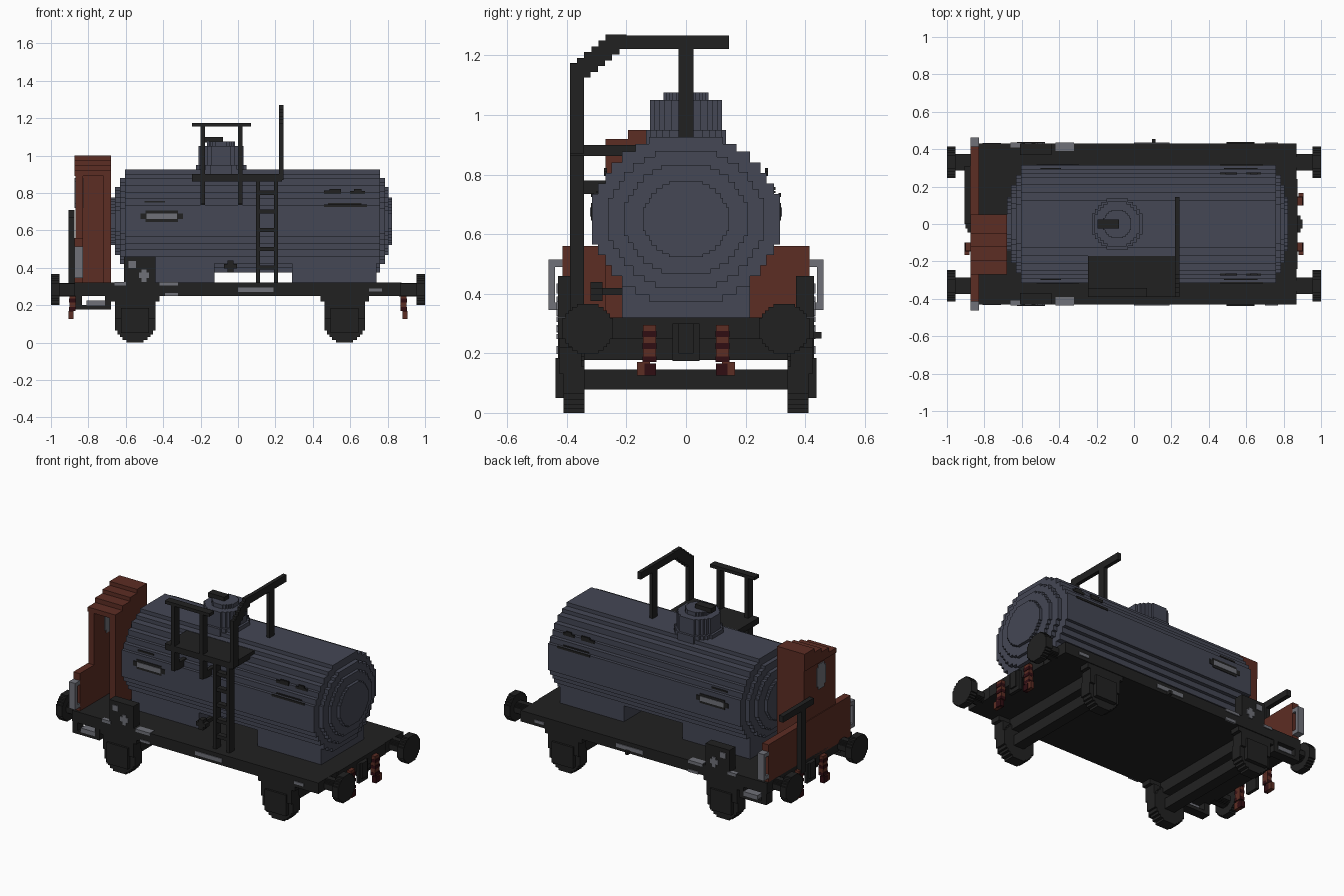
import bpy, bmesh
from mathutils import Vector

if "Cube" in bpy.data.objects:
    bpy.data.objects.remove(bpy.data.objects["Cube"])


def paint(name, r, g, b):
    m = bpy.data.materials.new(name)
    m.use_nodes = True
    m.diffuse_color = (r, g, b, 1)
    bsdf = m.node_tree.nodes["Principled BSDF"]
    bsdf.inputs["Base Color"].default_value = (r, g, b, 1)
    bsdf.inputs["Roughness"].default_value = 0.8
    return m


STEEL = paint("blue grey steel", 0.058, 0.063, 0.089)
BLACK = paint("black iron", 0.0155, 0.0155, 0.0155)
RED = paint("rust red", 0.108, 0.026, 0.017)
MAROON = paint("dark maroon", 0.03, 0.004, 0.006)
PALE = paint("pale grey", 0.16, 0.165, 0.19)


def finish(name, bm, mat):
    bmesh.ops.recalc_face_normals(bm, faces=bm.faces)
    mesh = bpy.data.meshes.new(name)
    bm.to_mesh(mesh)
    bm.free()
    mesh.materials.append(mat)
    ob = bpy.data.objects.new(name, mesh)
    bpy.context.collection.objects.link(ob)
    return ob


def add_box(bm, x0, x1, y0, y1, z0, z1):
    geo = bmesh.ops.create_cube(bm, size=1)["verts"]
    for v in geo:
        v.co = Vector((x1 if v.co.x > 0 else x0, y1 if v.co.y > 0 else y0, z1 if v.co.z > 0 else z0))


def boxes(name, mat, *bounds, flip_x=False, flip_y=False):
    """Blocks joined into one part, optionally repeated across the centre planes."""
    bm = bmesh.new()
    for x0, x1, y0, y1, z0, z1 in bounds:
        for fx in (1, -1) if flip_x else (1,):
            for fy in (1, -1) if flip_y else (1,):
                xs, ys = sorted((x0 * fx, x1 * fx)), sorted((y0 * fy, y1 * fy))
                add_box(bm, *xs, *ys, z0, z1)
    return finish(name, bm, mat)


ROUND = [(1, .42), (.88, .62), (.74, .76), (.6, .88), (.42, 1)]


def stepped(name, mat, axis, centre, rows, start, end, sy=1, sz=1):
    """Stair-edged disc: rows are (height, half width) from the top down."""
    quarter = []
    for i, (h, w) in enumerate(rows):
        if i:
            quarter.append((w, h))
        else:
            quarter.append((w, h))
        if i + 1 < len(rows):
            quarter.append((w, rows[i + 1][0]))
    right = quarter + [(u, -v) for u, v in reversed(quarter)]
    outline = right + [(-u, v) for u, v in reversed(right)]
    bm = bmesh.new()

    def place(u, v, t):
        u, v = centre[0] + u * sy, centre[1] + v * sz
        return {"X": (t, u, v), "Y": (u, t, v), "Z": (u, v, t)}[axis]

    face = bm.faces.new([bm.verts.new(place(u, v, start)) for u, v in outline])
    moved = bmesh.ops.extrude_face_region(bm, geom=[face])["geom"]
    shift = Vector(place(0, 0, end)) - Vector(place(0, 0, start))
    bmesh.ops.translate(bm, vec=shift, verts=[g for g in moved if isinstance(g, bmesh.types.BMVert)])
    return finish(name, bm, mat)


# Tank barrel with stepped ends
TANK = [(.276, .125), (.252, .17), (.228, .215), (.19, .25), (.155, .27), (.12, .295), (.085, .315)]
stepped("tank_barrel", STEEL, "X", (0, .65), TANK, -.605, .758)
for lo, hi, s in ((-.632, .785, .83), (-.657, .804, .66), (-.68, .823, .46)):
    stepped("tank_end", STEEL, "X", (0, .65), TANK, lo, hi, s, s)
boxes("tank_saddles", STEEL, (-.605, -.125, -.215, .215, .31, .48), (.29, .74, -.215, .215, .31, .48))

# Dome, cap and hatch lever
stepped("dome_flange", STEEL, "Z", (-.09, 0), ROUND, .88, .95, .135, .135)
stepped("dome", STEEL, "Z", (-.09, 0), ROUND, .9, 1.05, .12, .12)
stepped("dome_cap", STEEL, "Z", (-.09, 0), ROUND, 1.04, 1.075, .075, .075)
boxes("hatch_lever", BLACK, (-.195, -.08, -.025, .025, 1.07, 1.1))

# Painted marks on both tank flanks
boxes("plate_border", BLACK, (-.52, -.295, .31, .319, .66, .69), (-.495, -.32, .31, .319, .645, .705),
      flip_y=True)
boxes("plate_field", PALE, (-.49, -.325, .31, .322, .66, .69), flip_y=True)
boxes("flank_marks", BLACK, (.46, .69, .31, .319, .725, .738), (.48, .66, .289, .3, .738, .745),
      (.46, .55, .265, .275, .795, .812), (.49, .55, .265, .275, .812, .822),
      (.6, .68, .265, .275, .795, .81), (.62, .66, .265, .275, .81, .822),
      (-.5, -.39, .289, .3, .748, .758), flip_y=True)
boxes("drain_valve", BLACK, (-.075, -.005, -.32, -.28, .395, .42), (-.055, -.025, -.32, -.28, .375, .44),
      (-.05, -.03, -.3, -.2, .395, .42))

# Deck frame with end beams and worn patches
boxes("deck", BLACK, (-.875, .87, -.43, .43, .25, .32))
boxes("end_beam_plate", BLACK, (.83, .875, -.24, .24, .25, .32), (.87, .89, -.045, .045, .175, .3),
      flip_x=True)
boxes("coupling_link", BLACK, (.885, .9, -.025, .025, .2, .3), flip_x=True)
boxes("deck_patches", PALE, (0, .19, .425, .435, .27, .295), (.7, .77, .425, .435, .272, .29),
      (-.42, -.32, .39, .435, .305, .323), (-.39, -.32, .425, .435, .248, .265),
      (-.66, -.6, .41, .435, .305, .323), flip_y=True)
boxes("deck_nub", BLACK, (.095, .115, .42, .455, .25, .272))

# Buffers at the four corners
for sx in (1, -1):
    for sy in (1, -1):
        stepped("buffer_head", BLACK, "X", (sy * .33, .283), ROUND, sx * .955, sx, .085, .083)
        stepped("buffer_stem", BLACK, "X", (sy * .33, .283), ROUND, sx * .86, sx * .96, .045, .036)

# Safety chains in red with dark links
boxes("safety_chains", RED, (.87, .9, .1, .145, .17, .295), (.88, .905, .12, .165, .125, .17),
      flip_x=True, flip_y=True)
boxes("chain_links", MAROON, *[(.87, .904, .099, .146, z, z + .02) for z in (.17, .215, .255)],
      (.88, .907, .1, .14, .125, .165), flip_x=True, flip_y=True)

# Wheelsets
for cx in (-.55, .57):
    for sy in (1, -1):
        stepped("wheel", BLACK, "Y", (cx, .11), ROUND, sy * .34, sy * .412, .108, .11)
    boxes("axle", BLACK, (cx - .035, cx + .035, -.36, .36, .078, .145))
    boxes("axle_box", BLACK, (cx - .075, cx + .075, .36, .438, .05, .185),
          (cx - .108, cx + .108, .35, .425, .13, .22), (cx - .13, cx + .13, .36, .425, .22, .255),
          flip_y=True)
    boxes("bolster", BLACK, (cx - .05, cx + .05, -.42, .42, .178, .255))

# Side boxes with pale dabs
boxes("side_box", BLACK, (-.61, -.44, .37, .43, .31, .46), flip_y=True)
boxes("side_box_dabs", PALE, (-.585, -.545, .425, .435, .4, .435), (-.53, -.475, .425, .435, .345, .375),
      (-.515, -.49, .425, .435, .325, .39), flip_y=True)

# Boarding steps under the platform end
boxes("step_frame", BLACK, (-.87, -.835, .37, .43, .18, .26), (-.71, -.68, .37, .43, .18, .26),
      (-.87, -.68, .37, .43, .178, .2), flip_y=True)
boxes("step_plate", PALE, (-.81, -.71, .385, .434, .198, .225), flip_y=True)

# Brake shelter: walls, doorway, stepped roof, low end board
boxes("shelter_walls", RED, (-.87, -.83, -.27, .05, .3, .92), (-.72, -.68, -.27, .05, .3, .92),
      (-.87, -.68, .01, .05, .3, .92))
ROOF = [(-.27, .92), (-.195, .95), (-.12, .975), (-.05, 1.0)]
boxes("shelter_roof", RED, *[(-.875, -.68, y, .05, .89, z) for y, z in ROOF])
boxes("end_board", RED, (-.875, -.83, -.415, .415, .3, .56))
boxes("shelter_window", PALE, (-.875, -.826, -.15, -.09, .72, .88), (-.875, -.826, -.165, -.075, .74, .86))
boxes("grab_handles", PALE, (-.875, -.83, .44, .462, .345, .515), (-.875, -.83, .41, .445, .345, .37),
      (-.875, -.83, .41, .445, .49, .515), flip_y=True)
boxes("end_rail", BLACK, (-.905, -.875, .08, .125, .27, .71), (-.905, -.875, .0, .31, .67, .71))

# Ladder and walkway
rungs = [(.1, .21, -.385, -.35, z, z + .022) for z in (.39, .49, .59, .69, .79)]
boxes("ladder", BLACK, (.095, .118, -.39, -.342, .31, .9), (.192, .214, -.39, -.342, .31, .9), *rungs)
boxes("walkway", BLACK, (-.245, .235, -.39, -.17, .862, .9))
boxes("walkway_railing", BLACK,
      *[(x, x + .024, -.39, -.342, .74, 1.16) for x in (-.2, .0)],
      *[(x, x + .024, -.36, -.27, .735, .78) for x in (-.2, .0)],
      (-.245, .07, -.39, -.342, 1.155, 1.175))

# Overhead handrail: upright, stepped bend, top bar and post
bend = [(.218, .242, -.39 + i * .024, -.32 + i * .024, 1.125 + i * .0195, 1.172 + i * .0195) for i in range(6)]
boxes("overhead_handrail", BLACK, (.218, .242, -.39, -.342, .87, 1.17), *bend,
      (.218, .242, -.245, .145, 1.222, 1.267), (.218, .242, -.025, .025, .9, 1.23))
